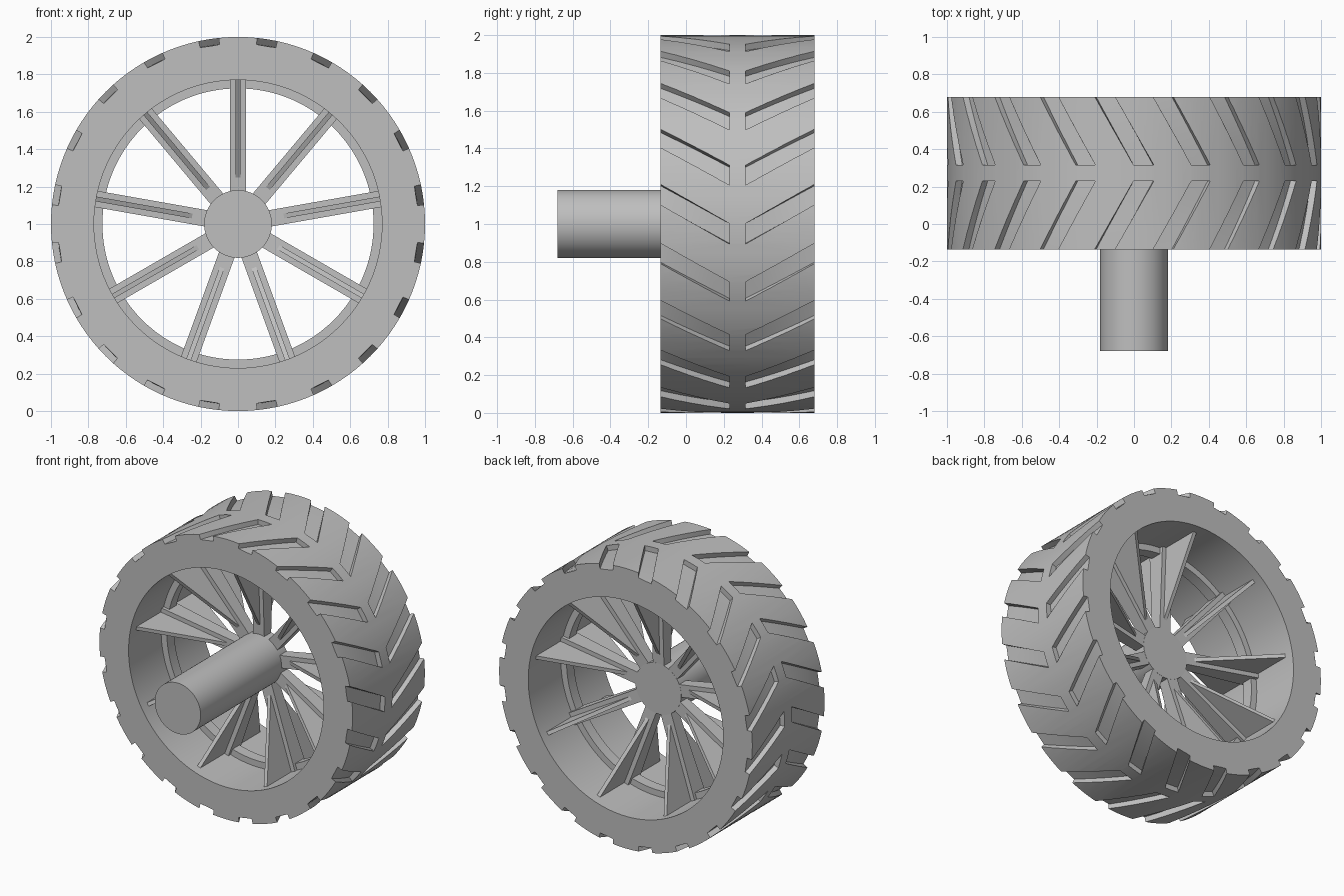
import bpy
import bmesh
from math import sin, cos, radians, pi

default = bpy.data.objects.get("Cube")
if default:
    bpy.data.objects.remove(default, do_unlink=True)

AXIS_Z = 1.0
FRONT, MID, BACK = -0.135, 0.2725, 0.68
RIM_R = 0.77

grey = bpy.data.materials.new("plain grey")
grey.use_nodes = True
colour = (0.52, 0.52, 0.52, 1)
grey.diffuse_color = colour
grey.node_tree.nodes["Principled BSDF"].inputs["Base Color"].default_value = colour


def finish(bm, name):
    """Turn a bmesh into a grey object."""
    bmesh.ops.recalc_face_normals(bm, faces=bm.faces)
    mesh = bpy.data.meshes.new(name)
    bm.to_mesh(mesh)
    bm.free()
    obj = bpy.data.objects.new(name, mesh)
    bpy.context.collection.objects.link(obj)
    mesh.materials.append(grey)
    return obj


def smooth(obj):
    bpy.ops.object.select_all(action='DESELECT')
    obj.select_set(True)
    bpy.context.view_layer.objects.active = obj
    bpy.ops.object.shade_smooth_by_angle(angle=radians(30))


def polar(r, angle, y):
    return (r * cos(angle), y, AXIS_Z + r * sin(angle))


def ring(name, inner, outer, y0, y1, segments=120):
    """Revolve a rectangle round the wheel axis."""
    bm = bmesh.new()
    section = [(inner, y0), (outer, y0), (outer, y1), (inner, y1)]
    loops = [[bm.verts.new(polar(r, 2 * pi * i / segments, y)) for r, y in section]
             for i in range(segments)]
    for i in range(segments):
        a, b = loops[i], loops[(i + 1) % segments]
        for j in range(4):
            k = (j + 1) % 4
            bm.faces.new((a[j], a[k], b[k], b[j]))
    return finish(bm, name)


def add_plate(bm, profile, width, angle):
    """Extrude a radius/y outline sideways, turned to the spoke angle."""
    sides = []
    for t in (-width / 2, width / 2):
        sides.append([bm.verts.new((r * cos(angle) - t * sin(angle), MID + y,
                                    AXIS_Z + r * sin(angle) + t * cos(angle)))
                      for r, y in profile])
    a, b = sides
    bm.faces.new(a)
    bm.faces.new(b[::-1])
    for i in range(len(a)):
        j = (i + 1) % len(a)
        bm.faces.new((a[i], b[i], b[j], a[j]))


# Tyre with chevron grooves cut into the tread
tyre = ring("tyre", RIM_R, 1.0, FRONT, BACK)
bm = bmesh.new()
STEPS, HALF_WIDTH = 5, radians(3.1)
for n in range(20):
    for side in (-1, 1):
        rows = []
        for s in range(STEPS + 1):
            f = 1.15 * s / STEPS
            y = MID + side * (0.042 + f * 0.3655)
            mid_angle = radians(87 + 12 * f + 18 * n)
            rows.append([bm.verts.new(polar(r, mid_angle + d * HALF_WIDTH, y))
                         for r, d in ((0.965, -1), (0.965, 1), (1.06, 1), (1.06, -1))])
        bm.faces.new(rows[0])
        bm.faces.new(rows[-1][::-1])
        for a, b in zip(rows, rows[1:]):
            for j in range(4):
                k = (j + 1) % 4
                bm.faces.new((a[j], b[j], b[k], a[k]))
cutter = finish(bm, "groove_cutter")
cutter.hide_render = True
cut = tyre.modifiers.new("grooves", 'BOOLEAN')
cut.operation = 'DIFFERENCE'
cut.solver = 'EXACT'
cut.object = cutter
bpy.context.view_layer.objects.active = tyre
bpy.ops.object.modifier_apply(modifier=cut.name)
bpy.data.objects.remove(cutter, do_unlink=True)
smooth(tyre)

# Narrow inner rib of the rim
smooth(ring("rim_rib", 0.725, RIM_R + 0.005, MID - 0.04, MID + 0.04))

# Axle, flush with the spokes at its inner end
AXLE_FRONT, AXLE_BACK = -0.68, MID + 0.04
bpy.ops.mesh.primitive_cylinder_add(
    vertices=64, radius=0.181, depth=AXLE_BACK - AXLE_FRONT,
    location=(0, (AXLE_FRONT + AXLE_BACK) / 2, AXIS_Z), rotation=(pi / 2, 0, 0))
axle = bpy.context.object
axle.name = "axle"
axle.data.materials.append(grey)
smooth(axle)

# Spokes: a flat bar crossed by a thin fin that widens towards the rim
END_R = RIM_R + 0.004
bar = [(0.16, -0.038), (END_R, -0.065), (END_R, 0.065), (0.16, 0.038)]
fin = [(0.175, 0), (END_R, -0.34), (END_R, 0.34)]
for n in range(9):
    angle = radians(90 + 40 * n)
    for name, profile, width in (("spoke_bar", bar, 0.088), ("spoke_fin", fin, 0.026)):
        bm = bmesh.new()
        add_plate(bm, profile, width, angle)
        finish(bm, f"{name}_{n + 1}")
